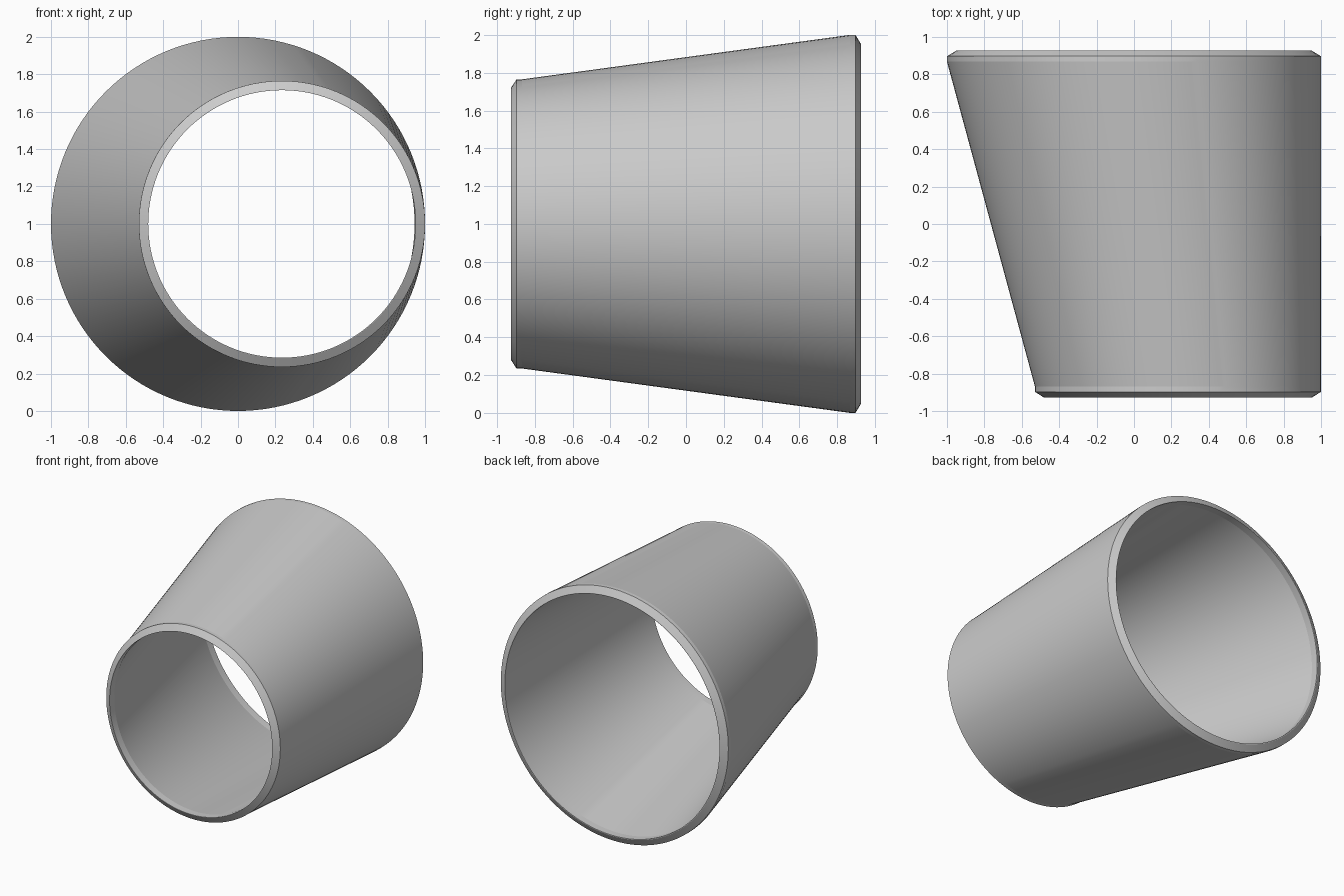
import bpy, bmesh
from math import sin, cos, pi, radians

if "Cube" in bpy.data.objects:
    bpy.data.objects.remove(bpy.data.objects["Cube"])

SEGMENTS = 128
BIG_X, SMALL_X = 0.0, 0.235      # end centres, offset so the right side stays straight
BIG_R, SMALL_R = 1.0, 0.765
WALL = 0.053
END, BEVEL, COLLAR = 0.927, 0.897, 0.868

# Closed wall section swept round the pipe: (y, centre x, radius)
outer = [(END, BIG_X, BIG_R - 0.05), (BEVEL, BIG_X, BIG_R), (COLLAR, BIG_X, BIG_R),
         (-COLLAR, SMALL_X, SMALL_R), (-BEVEL, SMALL_X, SMALL_R), (-END, SMALL_X, SMALL_R - 0.047)]
inner = [(-END, SMALL_X, SMALL_R - WALL + 0.003), (-COLLAR, SMALL_X, SMALL_R - WALL + 0.003),
         (COLLAR, BIG_X, BIG_R - WALL - 0.003), (END, BIG_X, BIG_R - WALL - 0.003)]

bm = bmesh.new()
rings = []
for y, cx, r in outer + inner:
    rings.append([bm.verts.new((cx + r * cos(2 * pi * i / SEGMENTS), y,
                                1 + r * sin(2 * pi * i / SEGMENTS))) for i in range(SEGMENTS)])
for k, a in enumerate(rings):
    b = rings[(k + 1) % len(rings)]
    for i in range(SEGMENTS):
        j = (i + 1) % SEGMENTS
        bm.faces.new((a[i], a[j], b[j], b[i]))
bmesh.ops.recalc_face_normals(bm, faces=bm.faces[:])

# Eccentric reducer pipe with bevelled ends
mesh = bpy.data.meshes.new("eccentric_reducer")
bm.to_mesh(mesh)
bm.free()
pipe = bpy.data.objects.new("eccentric_reducer", mesh)
bpy.context.collection.objects.link(pipe)
bpy.context.view_layer.objects.active = pipe
pipe.select_set(True)
bpy.ops.object.shade_smooth_by_angle(angle=radians(5))
